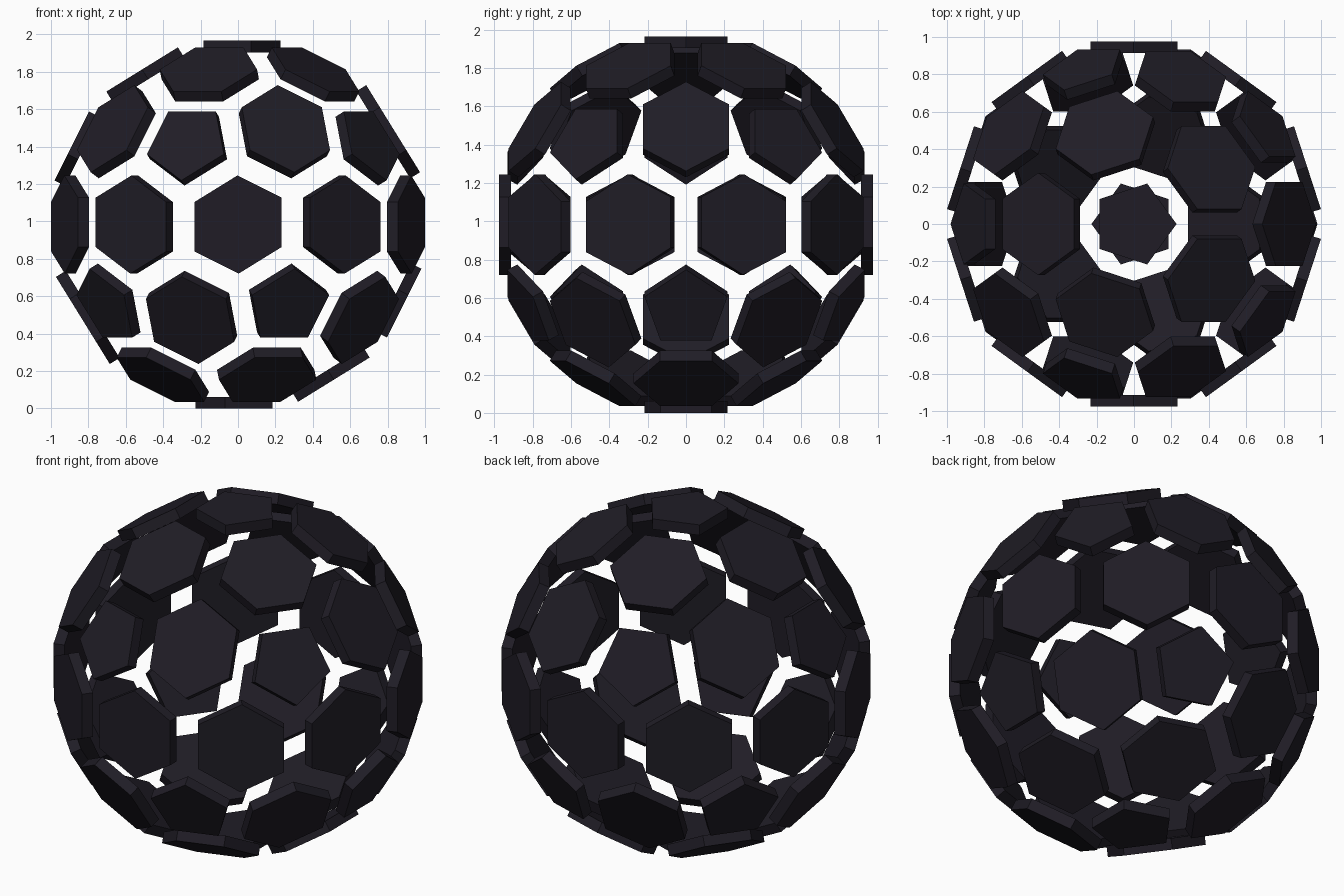
import bpy, bmesh, math
from mathutils import Matrix

if "Cube" in bpy.data.objects:
    bpy.data.objects.remove(bpy.data.objects["Cube"])

HEX_DIST, PENT_DIST = 0.975, 0.983   # outer face distance from the centre
SCALE = 0.735                        # plate size relative to a closed shell
THICK = 0.062

mat = bpy.data.materials.new("dark_plate")
mat.diffuse_color = (0.014, 0.012, 0.019, 1)
mat.use_nodes = True
mat.node_tree.nodes["Principled BSDF"].inputs["Base Color"].default_value = mat.diffuse_color

# 42-point sphere: one plate per point (12 pentagons, 30 hexagons)
ico = bmesh.new()
bmesh.ops.create_icosphere(ico, subdivisions=2, radius=1,
                           matrix=Matrix.Rotation(math.pi, 4, 'Z'))


def add_plate(bm, v, dist):
    n = v.co.normalized()
    u = n.orthogonal().normalized()
    w = n.cross(u)
    centre = n * dist
    corners = []
    for f in v.link_faces:
        c = f.calc_center_median()
        corners.append((c * (dist / c.dot(n)) - centre) * SCALE)
    corners.sort(key=lambda c: math.atan2(c.dot(w), c.dot(u)))
    outer = [bm.verts.new(centre + c) for c in corners]
    inner = [bm.verts.new(centre + c - n * THICK) for c in corners]
    bm.faces.new(outer)
    bm.faces.new(inner[::-1])
    k = len(corners)
    for i in range(k):
        j = (i + 1) % k
        bm.faces.new((outer[j], outer[i], inner[i], inner[j]))


# Floating shell plates
for name, sides, dist in (("pentagon_plates", 5, PENT_DIST),
                          ("hexagon_plates", 6, HEX_DIST)):
    bm = bmesh.new()
    for v in ico.verts:
        if len(v.link_faces) == sides:
            add_plate(bm, v, dist)
    bmesh.ops.translate(bm, verts=bm.verts, vec=(0, 0, PENT_DIST))
    bmesh.ops.recalc_face_normals(bm, faces=bm.faces)
    me = bpy.data.meshes.new(name)
    bm.to_mesh(me)
    bm.free()
    me.materials.append(mat)
    bpy.context.collection.objects.link(bpy.data.objects.new(name, me))
ico.free()
